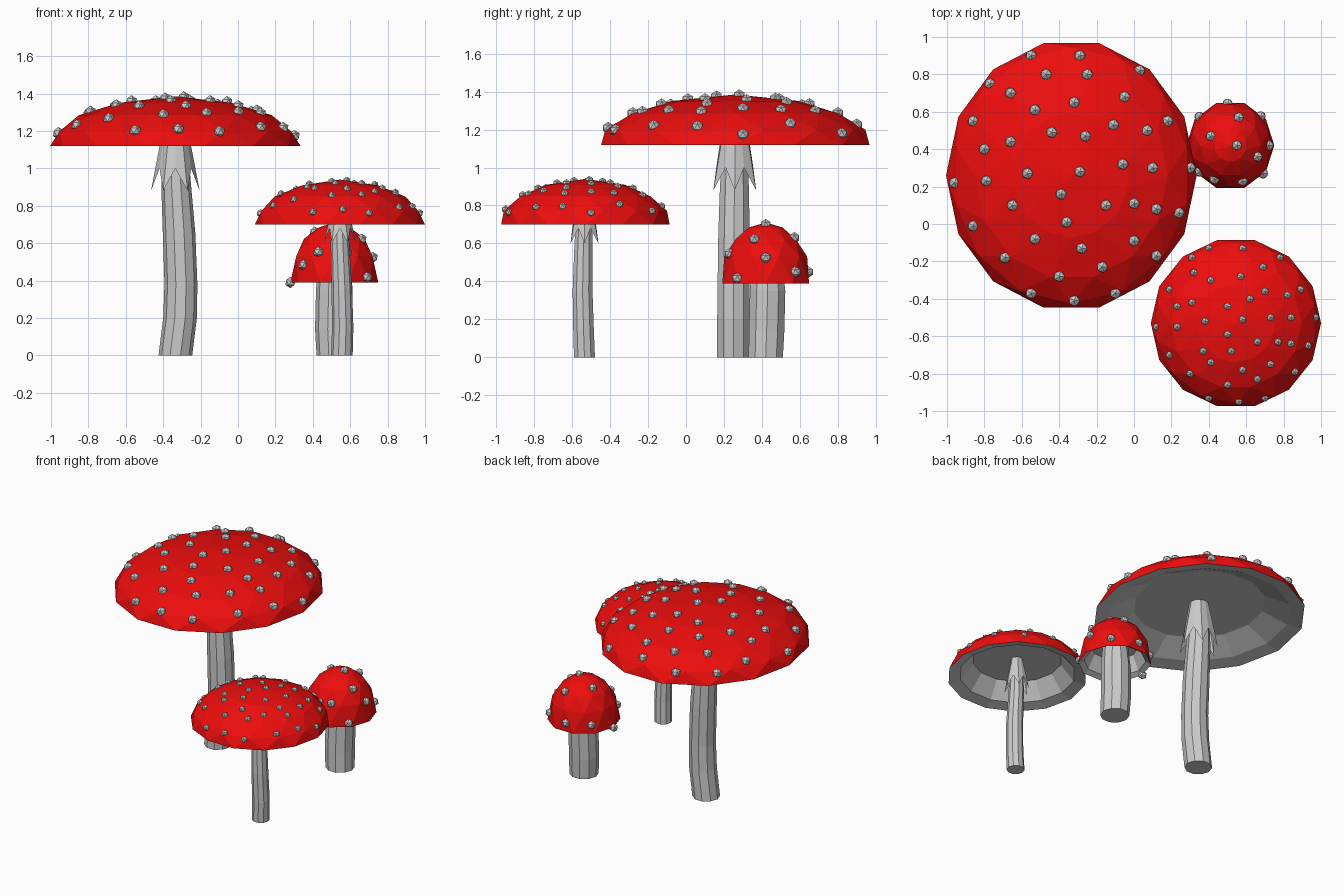
import bpy, bmesh
from math import sin, cos, pi
from mathutils import Vector, Matrix
from mathutils.bvhtree import BVHTree

if "Cube" in bpy.data.objects:
    bpy.data.objects.remove(bpy.data.objects["Cube"])

red = bpy.data.materials.new("cap_red")
red.diffuse_color = (0.85, 0.004, 0.004, 1)
red.use_nodes = True
red.node_tree.nodes["Principled BSDF"].inputs["Base Color"].default_value = red.diffuse_color


def finish(bm, name, mat=None):
    me = bpy.data.meshes.new(name)
    bm.to_mesh(me)
    bm.free()
    ob = bpy.data.objects.new(name, me)
    bpy.context.collection.objects.link(ob)
    if mat:
        me.materials.append(mat)
    return ob


def ring(bm, c, rx, ry, z, n, phase=0.0):
    return [bm.verts.new((c[0] + rx * cos(2 * pi * (i + phase) / n),
                          c[1] + ry * sin(2 * pi * (i + phase) / n), z)) for i in range(n)]


def bridge(bm, a, b, triangles=False):
    n = len(a)
    for i in range(n):
        j = (i + 1) % n
        if triangles:
            bm.faces.new((a[i], a[j], b[i]))
            bm.faces.new((a[j], b[j], b[i]))
        else:
            bm.faces.new((a[i], a[j], b[j], b[i]))


def mushroom(name, centre, rx, ry, z0, height, profile, sides, under, stem, skirt, spot_r, spots):
    # Faceted dome: each ring is turned half a side against the one below
    bm = bmesh.new()
    rings = [ring(bm, centre, rx * r, ry * r, z0 + height * h, sides, 0.5 * k)
             for k, (r, h) in enumerate(profile)]
    for a, b in zip(rings, rings[1:]):
        bridge(bm, a, b, True)
    top = bm.verts.new((*centre, z0 + height))
    for i in range(sides):
        bm.faces.new((rings[-1][i], rings[-1][(i + 1) % sides], top))
    tree = BVHTree.FromBMesh(bm)
    finish(bm, name + "_cap", red)

    # Grey hollow underside
    bm = bmesh.new()
    rings = [ring(bm, centre, rx * r, ry * r, z0 + d, sides) for r, d in under]
    for a, b in zip(rings, rings[1:]):
        bridge(bm, b, a)
    bm.faces.new(rings[-1][::-1])
    finish(bm, name + "_underside")

    # Bent stem
    bm = bmesh.new()
    rings = [ring(bm, (x, y), r, r, z, 10) for x, y, z, r in stem]
    for a, b in zip(rings, rings[1:]):
        bridge(bm, a, b)
    bm.faces.new(rings[0][::-1])
    bm.faces.new(rings[-1])
    finish(bm, name + "_stem")

    # Jagged skirt hanging around the top of the stem
    if skirt:
        x, y, zt, rt, zb, rb, notch = skirt
        bm = bmesh.new()
        upper = ring(bm, (x, y), rt, rt, zt, 12)
        lower = ring(bm, (x, y), rb, rb, zb, 12)
        for v in lower[1::2]:
            v.co = Vector((x, y, zb + notch)) + (v.co - Vector((x, y, zb))) * 0.75
        bridge(bm, lower, upper)
        finish(bm, name + "_skirt")

    # Warts dropped onto the cap (coordinates in hundredths)
    bm = bmesh.new()
    for px, py in spots:
        x, y = px / 100, py / 100
        hit = tree.ray_cast(Vector((x, y, 3)), Vector((0, 0, -1)))[0]
        if hit is None:
            hit = tree.find_nearest(Vector((x, y, z0 + 0.06)))[0]
        bmesh.ops.create_icosphere(bm, subdivisions=1, radius=spot_r,
                                   matrix=Matrix.Translation(hit))
    finish(bm, name + "_spots")


flat_dome = [(1, 0), (0.945, 0.3), (0.77, 0.62), (0.46, 0.87)]
round_dome = [(1, 0), (0.91, 0.44), (0.69, 0.73), (0.37, 0.92)]

mushroom("large", (-0.335, 0.26), 0.67, 0.725, 1.12, 0.265, flat_dome, 14,
         [(1, 0), (0.86, 0.02), (0.62, 0.10)],
         [(-0.335, 0.25, 0, 0.09), (-0.31, 0.25, 0.2, 0.09), (-0.305, 0.25, 0.38, 0.088),
          (-0.315, 0.253, 0.65, 0.087), (-0.33, 0.255, 0.9, 0.08), (-0.34, 0.257, 1.23, 0.062)],
         (-0.335, 0.257, 1.22, 0.065, 0.88, 0.13, 0.12), 0.033,
         [(-55, 90), (-29, 90), (-47, 80), (-25, 80), (3, 82), (-77, 75), (-66, 70),
          (-53, 61), (-32, 65), (-5, 68), (-86, 55), (-44, 49), (-11, 53), (18, 55),
          (-80, 40), (-66, 44), (-26, 47), (7, 50), (-96, 22), (-79, 23), (-57, 27),
          (-6, 32), (10, 30), (30, 30), (-39, 16), (-29, 28), (-65, 10), (-15, 10),
          (0, 11), (12, 8), (24, 6), (-86, -1), (-36, 1), (-53, -8), (-28, -13),
          (0, -9), (12, -17), (-69, -18), (-40, -28), (-17, -23), (-55, -37),
          (-32, -41), (-10, -37)])

mushroom("medium", (0.545, -0.53), 0.455, 0.455, 0.70, 0.24, flat_dome, 14,
         [(1, 0), (0.83, 0.02), (0.64, 0.13)],
         [(0.555, -0.535, 0, 0.058), (0.56, -0.54, 0.15, 0.057), (0.555, -0.545, 0.35, 0.055),
          (0.545, -0.54, 0.6, 0.05), (0.545, -0.535, 0.84, 0.038)],
         (0.545, -0.535, 0.82, 0.04, 0.60, 0.085, 0.08), 0.022,
         [(40, -13), (58, -13), (31, -18), (78, -18), (32, -26), (41, -30), (57, -28),
          (69, -23), (19, -35), (31, -42), (50, -44), (62, -40), (70, -36), (82, -38),
          (89, -35), (23, -44), (12, -55), (23, -55), (38, -52), (58, -51), (73, -50),
          (84, -50), (97, -50), (50, -59), (19, -70), (37, -68), (52, -68), (66, -63),
          (77, -63), (84, -64), (93, -65), (41, -74), (30, -80), (58, -78), (73, -75),
          (86, -79), (50, -86), (66, -83), (40, -93), (56, -95), (70, -93)])

mushroom("small", (0.515, 0.42), 0.235, 0.24, 0.39, 0.32, round_dome, 10,
         [(1, 0), (0.85, 0.02), (0.65, 0.12)],
         [(0.515, 0.42, 0, 0.095), (0.51, 0.425, 0.14, 0.098),
          (0.515, 0.43, 0.35, 0.098), (0.515, 0.425, 0.54, 0.08)],
         None, 0.03,
         [(50, 65), (68, 58), (56, 57), (34, 58), (41, 47), (55, 42), (72, 42), (66, 36),
          (35, 28), (43, 24), (58, 23), (69, 27), (28, 42)])
